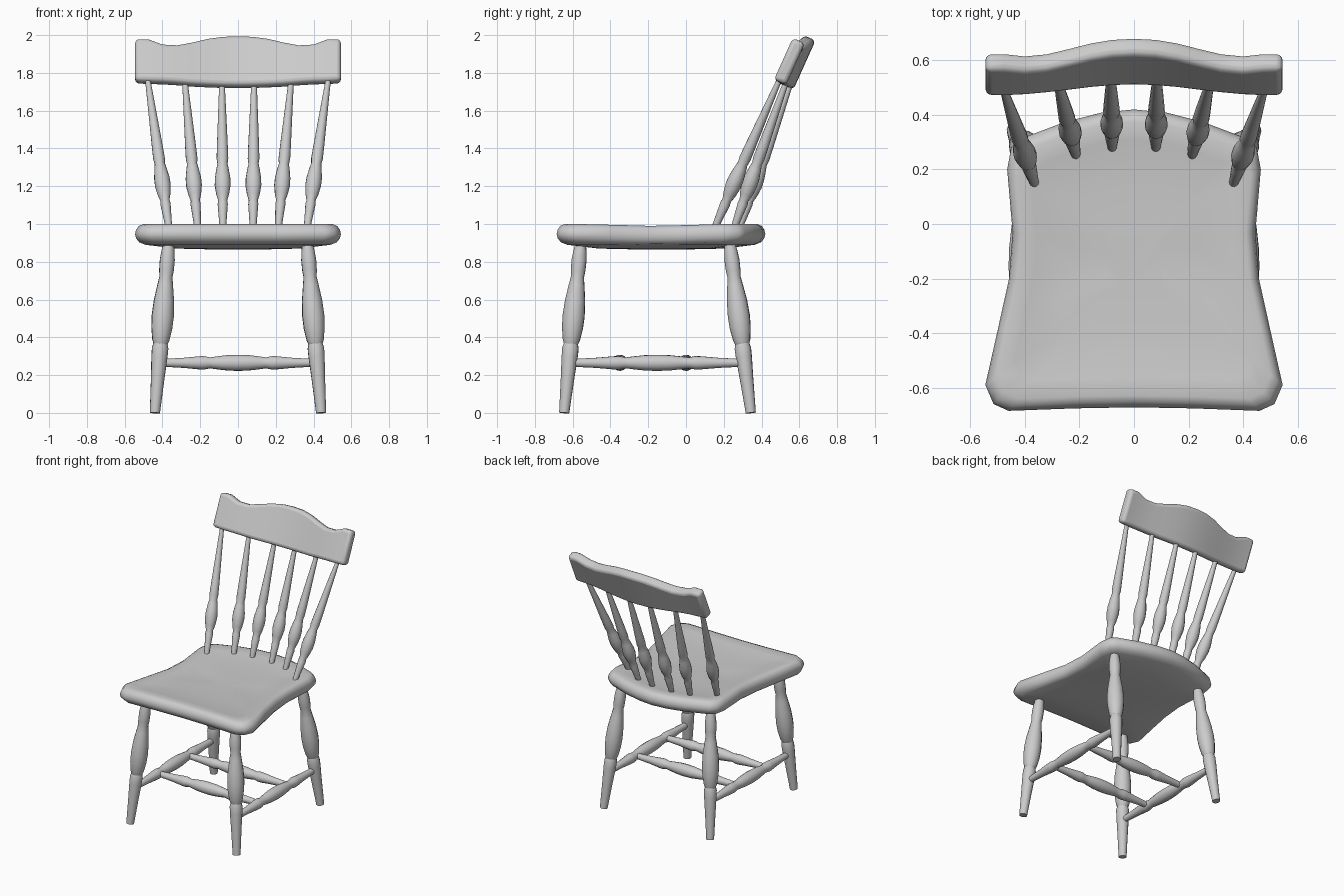
import bpy
import bmesh
from math import cos, sin, pi, radians, exp
from mathutils import Vector

cube = bpy.data.objects.get("Cube")
if cube:
    bpy.data.objects.remove(cube, do_unlink=True)

GREY = (0.6, 0.6, 0.6, 1.0)
paint = bpy.data.materials.new("plain_grey")
paint.use_nodes = True
paint.diffuse_color = GREY
paint.node_tree.nodes["Principled BSDF"].inputs["Base Color"].default_value = GREY


def loft(name, rings, sharp=40):
    """Skin a list of equally long point rings and cap both ends."""
    bm = bmesh.new()
    loops = [[bm.verts.new(p) for p in ring] for ring in rings]
    n = len(loops[0])
    for low, high in zip(loops, loops[1:]):
        for i in range(n):
            j = (i + 1) % n
            bm.faces.new((low[i], low[j], high[j], high[i]))
    bm.faces.new(loops[0][::-1])
    bm.faces.new(loops[-1])
    bmesh.ops.recalc_face_normals(bm, faces=bm.faces)
    mesh = bpy.data.meshes.new(name)
    bm.to_mesh(mesh)
    bm.free()
    mesh.materials.append(paint)
    mesh.shade_smooth()
    mesh.set_sharp_from_angle(angle=radians(sharp))
    obj = bpy.data.objects.new(name, mesh)
    bpy.context.collection.objects.link(obj)
    return obj


def turned(name, start, end, profile, sides=14):
    """Lathe-turned rod: profile holds (fraction along, radius)."""
    start, end = Vector(start), Vector(end)
    axis = end - start
    u = axis.orthogonal().normalized()
    v = axis.normalized().cross(u)
    angles = [2 * pi * i / sides for i in range(sides)]
    return loft(name, [[start + axis * t + (u * cos(a) + v * sin(a)) * r
                        for a in angles] for t, r in profile], 30)


# Seat: a waisted outline, mirrored, with a rounded rim and a dished top
half = [(0, -0.672), (0.22, -0.676), (0.46, -0.685), (0.515, -0.66),
        (0.545, -0.59), (0.5, -0.39), (0.458, -0.2), (0.445, -0.03),
        (0.465, 0.2), (0.45, 0.28), (0.41, 0.315), (0.25, 0.375),
        (0.12, 0.408), (0, 0.42)]
outline = half + [(-x, y) for x, y in half[-2:0:-1]]
layers = [(0.3, 0.866), (0.6, 0.87), (0.9, 0.89), (0.96, 0.904), (0.99, 0.925),
          (1, 0.947), (0.99, 0.97), (0.965, 0.99), (0.92, 1.0), (0.8, 0.988),
          (0.5, 0.978), (0.2, 0.975)]
mid = -0.13


def saddle(y):
    return 0.01 * exp(-((y + 0.18) / 0.25) ** 2)


loft("seat", [[(x * s, mid + (y - mid) * s,
                z - (saddle(y) if z > 0.9 else 0))
               for x, y in outline] for s, z in layers], 60)

# Legs, splayed outward
leg_profile = [(0, 0.027), (0.2, 0.036), (0.33, 0.043), (0.38, 0.044),
               (0.405, 0.038), (0.43, 0.046), (0.5, 0.056), (0.57, 0.059),
               (0.66, 0.054), (0.75, 0.042), (0.8, 0.035), (0.84, 0.039),
               (0.9, 0.04), (0.95, 0.035), (1, 0.028)]
for side, sx in (("left", 1), ("right", -1)):
    turned(f"front_leg_{side}", (sx * 0.44, -0.645, 0), (sx * 0.367, -0.557, 0.9),
           leg_profile)
    turned(f"back_leg_{side}", (sx * 0.44, 0.343, 0), (sx * 0.367, 0.232, 0.9),
           leg_profile)

# Stretchers: one per side, joined by two cross bars
half_bar = [(0, 0.02), (0.15, 0.027), (0.25, 0.035), (0.28, 0.036),
            (0.32, 0.029), (0.36, 0.034), (0.43, 0.041), (0.5, 0.043)]
bar = half_bar + [(1 - t, r) for t, r in half_bar[-2::-1]]
for side, sx in (("left", 1), ("right", -1)):
    turned(f"side_stretcher_{side}", (sx * 0.417, -0.615, 0.265),
           (sx * 0.417, 0.31, 0.265), bar)
for place, y in (("front", -0.35), ("back", 0.0)):
    turned(f"cross_stretcher_{place}", (-0.41, y, 0.265), (0.41, y, 0.265), bar)

# Back spindles, fanned out and leaning back
spindle_profile = [(0, 0.017), (0.1, 0.023), (0.165, 0.027), (0.19, 0.024),
                   (0.23, 0.034), (0.29, 0.042), (0.34, 0.041), (0.4, 0.033),
                   (0.435, 0.027), (0.47, 0.031), (0.55, 0.029), (1, 0.014)]
spindles = [("outer", (0.365, 0.15), (0.478, 0.495)),
            ("middle", (0.213, 0.253), (0.282, 0.535)),
            ("inner", (0.08, 0.28), (0.085, 0.56))]
for side, sx in (("left", 1), ("right", -1)):
    for place, (x0, y0), (x1, y1) in spindles:
        turned(f"{place}_spindle_{side}", (sx * x0, y0, 0.975),
               (sx * x1, y1, 1.765), spindle_profile)

# Top rail: curved, tilted board with a wavy crest
stations = [(0, 1.74, 2.0), (0.08, 1.741, 1.998), (0.16, 1.744, 1.987),
            (0.24, 1.748, 1.968), (0.32, 1.755, 1.953), (0.4, 1.76, 1.957),
            (0.475, 1.762, 1.985), (0.545, 1.765, 1.985)]
thick_y, thick_z = 0.064, -0.028


def rail_section(x, low, high):
    bow = 0.025 * (1 + cos(pi * min(abs(x) / 0.5, 1)))
    front = [(x, 0.455 + bow + 0.45 * (z - 1.74), z) for z in (low, high)]
    back = [(x, y + thick_y, z + thick_z) for _, y, z in front[::-1]]
    return front + back


sections = [(-x, a, b) for x, a, b in stations[:0:-1]] + stations
rail = loft("top_rail", [rail_section(*s) for s in sections])
bevel = rail.modifiers.new("rounded_edges", "BEVEL")
bevel.width = 0.022
bevel.segments = 3
bevel.limit_method = "ANGLE"
bevel.angle_limit = radians(50)
rail.data.shade_smooth()
